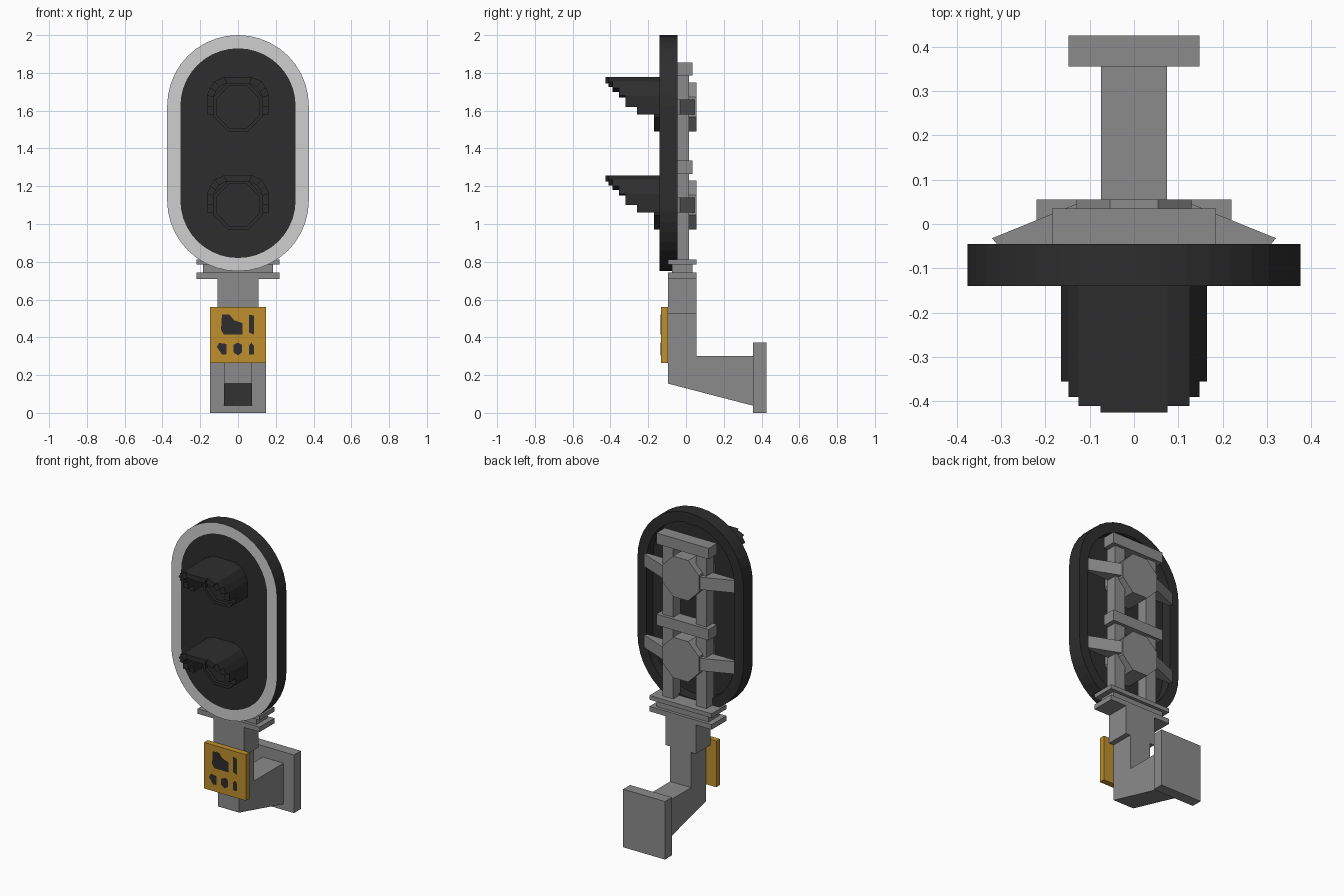
import bpy, bmesh, math

if "Cube" in bpy.data.objects:
    bpy.data.objects.remove(bpy.data.objects["Cube"])


def material(name, rgb):
    m = bpy.data.materials.new(name)
    m.diffuse_color = (*rgb, 1)
    m.use_nodes = True
    m.node_tree.nodes["Principled BSDF"].inputs["Base Color"].default_value = m.diffuse_color
    return m


GREY = material("grey metal", (0.26, 0.26, 0.26))
DARK = material("dark board", (0.027, 0.027, 0.027))
WHITE = material("pale border", (0.62, 0.62, 0.62))
YELLOW = material("yellow sign", (0.52, 0.28, 0.026))


def finish(name, bm, *mats):
    bmesh.ops.recalc_face_normals(bm, faces=bm.faces)
    me = bpy.data.meshes.new(name)
    bm.to_mesh(me)
    bm.free()
    for m in mats:
        me.materials.append(m)
    ob = bpy.data.objects.new(name, me)
    bpy.context.collection.objects.link(ob)
    return ob


def prisms(name, mat, axis, pieces):
    """Extrude 2D outlines along an axis; pieces are (outline, start, end)."""
    place = {"x": lambda p, t: (t, p[0], p[1]),
             "y": lambda p, t: (p[0], t, p[1]),
             "z": lambda p, t: (p[0], p[1], t)}[axis]
    bm = bmesh.new()
    for pts, a, b in pieces:
        lo = [bm.verts.new(place(p, a)) for p in pts]
        hi = [bm.verts.new(place(p, b)) for p in pts]
        bm.faces.new(lo)
        bm.faces.new(hi)
        for i in range(len(pts)):
            j = (i + 1) % len(pts)
            bm.faces.new((lo[i], lo[j], hi[j], hi[i]))
    return finish(name, bm, mat)


def rect(u0, u1, v0, v1):
    return [(u0, v0), (u1, v0), (u1, v1), (u0, v1)]


def box(name, mat, x, y, z):
    return prisms(name, mat, "z", [(rect(*x, *y), *z)])


def octagon(r, z):
    return [(r * math.cos(math.radians(22.5 + 45 * i)),
             z + r * math.sin(math.radians(22.5 + 45 * i))) for i in range(8)]


# Oval backboard: pale front border, dark panel, recessed rear
def oval(bm, r, y, n=20):
    pts = []
    for k in range(2 * (n + 1)):
        half = k // (n + 1)
        a = math.pi * (half + (k % (n + 1)) / n)
        pts.append(bm.verts.new((r * math.cos(a), y, (1.625, 1.125)[half] + r * math.sin(a))))
    return pts


bm = bmesh.new()
loops = [oval(bm, r, y) for r, y in
         ((0.305, -0.14), (0.375, -0.14), (0.375, -0.045), (0.31, -0.045), (0.31, -0.11))]
bm.faces.new(loops[0])
bm.faces.new(loops[-1])
for k, (la, lb) in enumerate(zip(loops, loops[1:])):
    for i in range(len(la)):
        j = (i + 1) % len(la)
        f = bm.faces.new((la[i], la[j], lb[j], lb[i]))
        f.material_index = 1 if k == 0 else 0
finish("backboard", bm, DARK, WHITE)

# Signal lamps
HOOD_OUT = [(0.165, -0.04), (0.165, 0.00), (0.165, 0.06), (0.148, 0.10),
            (0.125, 0.135), (0.075, 0.157)]
HOOD_IN = [(0.13, -0.04), (0.13, 0.00), (0.13, 0.05), (0.118, 0.08),
           (0.10, 0.105), (0.06, 0.125)]
HOOD_REACH = [-0.26, -0.32, -0.355, -0.39, -0.41]

for label, z in (("upper", 1.62), ("lower", 1.10)):
    # stepped hood made of strips of growing length
    strips = []
    for s in (-1, 1):
        for i, reach in enumerate(HOOD_REACH):
            quad = [HOOD_OUT[i], HOOD_OUT[i + 1], HOOD_IN[i + 1], HOOD_IN[i]]
            strips.append(([(s * u, z + v) for u, v in quad], -0.12, reach))
    top = [(-0.075, 0.157), (0.075, 0.157), (0.06, 0.125), (-0.06, 0.125)]
    strips.append(([(u, z + v) for u, v in top], -0.12, -0.425))
    prisms(label + "_hood", DARK, "y", strips)

    # lens rim and lens
    outer, inner = octagon(0.14, z), octagon(0.12, z)
    rim = [([outer[i], outer[(i + 1) % 8], inner[(i + 1) % 8], inner[i]], -0.12, -0.17)
           for i in range(8)]
    prisms(label + "_lens_rim", DARK, "y", rim)
    prisms(label + "_lens", DARK, "y", [(inner, -0.12, -0.148)])

    # rear housing and its side brackets
    prisms(label + "_lamp_housing", GREY, "y", [(octagon(0.14, z), -0.11, 0.055)])
    arm = [(0.10, 0.045), (0.13, 0.045), (0.32, -0.032), (0.305, -0.05), (0.10, -0.05)]
    prisms(label + "_side_brackets", GREY, "z",
           [([(s * u, v) for u, v in arm], z - 0.04, z + 0.04) for s in (-1, 1)])
    box(label + "_crossbar", GREY, (-0.185, 0.185), (-0.05, 0.035), (z + 0.165, z + 0.235))

# Rear frame posts
for s, side in ((-1, "left"), (1, "right")):
    box(side + "_post", GREY, sorted((s * 0.08, s * 0.155)), (-0.06, 0.015), (0.80, 1.80))

# Small tab on the rear of the rim
box("rim_tab", DARK, (-0.038, 0.038), (-0.10, -0.048), (1.925, 1.97))

# Flanges under the board
box("upper_flange", GREY, (-0.22, 0.22), (-0.095, 0.055), (0.785, 0.812))
box("flange_spacer", GREY, (-0.185, 0.185), (-0.075, 0.035), (0.742, 0.785))
box("lower_flange", GREY, (-0.22, 0.22), (-0.095, 0.055), (0.71, 0.742))

# Column, wall arm and wall plate
box("column_head", GREY, (-0.108, 0.108), (-0.095, 0.055), (0.525, 0.71))
prisms("column_and_arm", GREY, "x",
       [([(-0.095, 0.525), (-0.095, 0.155), (0.355, 0.038), (0.355, 0.30),
          (0.055, 0.30), (0.055, 0.525)], -0.074, 0.074)])
box("wall_plate", GREY, (-0.148, 0.148), (0.355, 0.425), (0, 0.372))

# Yellow sign with dark abstract patches
box("sign", YELLOW, (-0.148, 0.148), (-0.132, -0.095), (0.265, 0.56))
patches = [
    [(-0.09, 0.44), (-0.075, 0.415), (0.025, 0.415), (0.025, 0.475), (-0.02, 0.49),
     (-0.045, 0.52), (-0.085, 0.52)],
    [(0.058, 0.425), (0.085, 0.415), (0.085, 0.515), (0.058, 0.52)],
    [(-0.085, 0.31), (-0.06, 0.31), (-0.06, 0.365), (-0.10, 0.37), (-0.112, 0.35)],
    [(-0.025, 0.32), (0.0, 0.305), (0.022, 0.32), (0.022, 0.36), (0.0, 0.372), (-0.025, 0.36)],
    [(0.058, 0.31), (0.085, 0.31), (0.085, 0.355), (0.07, 0.372), (0.058, 0.355)],
]
prisms("sign_patches", DARK, "y", [(p, -0.134, -0.131) for p in patches])
